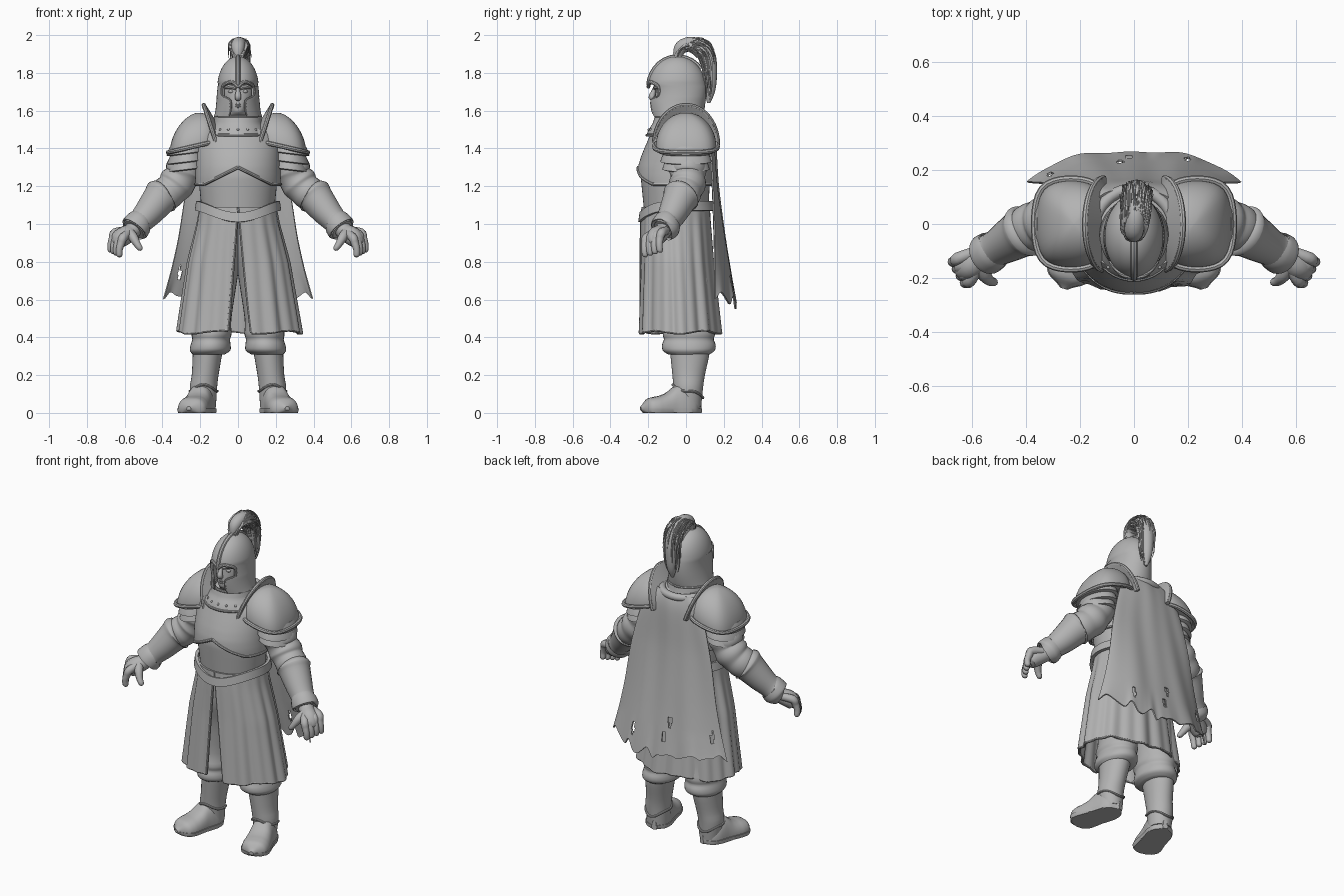
import bpy, bmesh, random
from math import sin, cos, pi, tau, copysign, radians
from mathutils import Vector, Matrix
random.seed(4)
cube = bpy.data.objects.get("Cube")
if cube:
    bpy.data.objects.remove(cube, do_unlink=True)
grey = bpy.data.materials.new("plain_grey")
grey.use_nodes = True
grey.diffuse_color = (0.45, 0.45, 0.45, 1)
grey.node_tree.nodes["Principled BSDF"].inputs["Base Color"].default_value = grey.diffuse_color
X, Y, Z = Vector((1, 0, 0)), Vector((0, 1, 0)), Vector((0, 0, 1))
bm = bmesh.new()  # geometry of the part in progress

def finish(name, solid=0, mirror=False, angle=40):
    bmesh.ops.remove_doubles(bm, verts=bm.verts, dist=0.0002)
    bmesh.ops.recalc_face_normals(bm, faces=bm.faces)
    mesh = bpy.data.meshes.new(name)
    bm.to_mesh(mesh)
    bm.clear()
    mesh.materials.append(grey)
    ob = bpy.data.objects.new(name, mesh)
    bpy.context.collection.objects.link(ob)
    bpy.ops.object.select_all(action='DESELECT')
    ob.select_set(True)
    bpy.context.view_layer.objects.active = ob
    if solid:
        mod = ob.modifiers.new("thickness", 'SOLIDIFY')
        mod.thickness, mod.offset = solid, 0
        bpy.ops.object.modifier_apply(modifier=mod.name)
    if mirror:
        ob.modifiers.new("mirror", 'MIRROR').use_mirror_merge = False
    bpy.ops.object.shade_smooth_by_angle(angle=radians(angle))

def grid(f, nu, nv, closed=True, caps=True):
    count = nu if closed else nu + 1
    rows = [[bm.verts.new(f(i / nu, j / nv)) for i in range(count)] for j in range(nv + 1)]
    for a, b in zip(rows, rows[1:]):
        for i in range(nu):
            k = (i + 1) % count
            bm.faces.new((a[i], a[k], b[k], b[i]))
    if closed and caps:
        bm.faces.new(rows[0])
        bm.faces.new(rows[-1])

def spline(pts, t):  # smooth curve through tuples of any length
    s = min(max(t, 0), 1) * (len(pts) - 1)
    i = min(int(s), len(pts) - 2)
    s -= i
    p = [pts[min(max(i + k, 0), len(pts) - 1)] for k in (-1, 0, 1, 2)]
    return [0.5 * (2 * b + (c - a) * s + (2 * a - 5 * b + 4 * c - d) * s * s
                   + (3 * b - a - 3 * c + d) * s ** 3) for a, b, c, d in zip(*p)]

def tube(pts, ref=Y, n=16, per=4):  # points: x, y, z, radius
    def f(u, v):
        p = spline(pts, v)
        d = Vector(spline(pts, v + 0.01)[:3]) - Vector(spline(pts, v - 0.01)[:3])
        side = d.cross(ref).normalized()
        return Vector(p[:3]) + p[3] * (side * cos(u * tau) + side.cross(d).normalized() * sin(u * tau))
    grid(f, n, per * (len(pts) - 1))

def loft(rows, n=32, per=3):  # rows: z, centre x, centre y, half width, half depth
    def f(u, v):
        z, cx, cy, rx, ry = spline(rows, v)
        return cx + rx * sin(u * tau), cy - ry * cos(u * tau), z
    grid(f, n, per * (len(rows) - 1))

def ball(loc, size):
    m = Matrix.Translation(loc) @ Matrix.Diagonal((*size, 1))
    bmesh.ops.create_uvsphere(bm, u_segments=12, v_segments=6, radius=1, matrix=m)

def body(table, a, z, off=0.0):  # rows: z, half width, front y, back y; a = 0 faces the front
    i = max([k for k in range(len(table) - 1) if z > table[k][0]], default=0)
    lo, hi = table[i], table[i + 1]
    t = (z - lo[0]) / (hi[0] - lo[0])
    rx, front, back = [p + (q - p) * t for p, q in zip(lo[1:], hi[1:])]
    return (rx + off) * sin(a), (front + back) / 2 - ((back - front) / 2 + off) * cos(a), z

def plate_edge(a):
    return 1.21 + (.09 * max(0, 1 - abs(sin(a)) / .8) if cos(a) > 0 else 0)

# torso with breastplate and pointed belt
TORSO = [(1.0, .185, -.215, .12), (1.1, .195, -.225, .12), (1.2, .205, -.235, .125), (1.25, .206, -.24, .13),
         (1.3, .205, -.235, .13), (1.35, .205, -.22, .13), (1.4, .205, -.2, .13), (1.47, .2, -.17, .12),
         (1.53, .15, -.14, .1), (1.57, .09, -.1, .05)]
grid(lambda u, v: body(TORSO, u * tau, 1 + .57 * v), 48, 36)
finish("torso")
grid(lambda u, v: body(TORSO, u * tau, plate_edge(u * tau) * (1 - v) + 1.5 * v, .014), 64, 16, caps=False)
finish("breastplate", .012)
tube([(*body(TORSO, i * tau / 64, plate_edge(i * tau / 64), .018), .009) for i in range(65)], Z, 8, 1)
finish("breastplate_rim")
grid(lambda u, v: body(TORSO, u * tau, 1.12 - .06 * max(0, cos(u * tau)) ** 3 - .05 * v, .016 + .012 * v), 64, 3, caps=False)
finish("belt", .018)

# pleated skirt, open at the front
SKIRT = [(.42, .322, -.25, .18), (.8, .262, -.235, .14), (1.0, .212, -.232, .125), (1.09, .197, -.228, .12)]
def skirt_point(u, v):
    gap = .03 + .17 * v
    a = gap + u * (tau - 2 * gap)
    fold = v ** .6 * (.006 * cos(11 * a) + .006 * cos(19 * a + 1))
    x, y, z = body(SKIRT, a, 1.09 - v * (.66 + .008 * sin(5 * a)), fold)
    return x + .008 * v, y, z
grid(skirt_point, 160, 20, closed=False)
finish("skirt", .014, angle=60)
for u in (0, 1):
    tube([(*skirt_point(u, k / 8), .008) for k in range(9)], Y, 8, 1)
tube([(*skirt_point(k / 80, 1), .008) for k in range(81)], Z, 8, 1)
finish("skirt_trim")

# trousers and boots
loft([(.31, .155, .015, .085, .11), (.33, .148, .015, .107, .138), (.36, .145, .015, .106, .142), (.39, .142, .015, .1, .132),
      (.42, .14, .015, .106, .138), (.5, .135, .015, .1, .125), (.7, .12, 0, .115, .13), (.85, .095, -.03, .11, .14),
      (1.0, .08, -.04, .09, .14)])
finish("trousers", mirror=True)
loft([(.03, .18, .012, .063, .068), (.13, .183, .012, .072, .078), (.2, .174, .014, .071, .086),
      (.3, .163, .02, .077, .102), (.34, .16, .02, .08, .105)])
finish("boot_shafts", mirror=True)
FOOT = [(.012, .03), (.055, .07), (.07, .1), (.072, .125), (.072, .115), (.076, .085), (.08, .068), (.08, .06), (.066, .048), (.01, .01)]
def foot_point(u, v, grow=0, top=1.0):
    w, h = spline(FOOT, v)
    c = cos(u * tau)
    side = copysign(abs(c) ** .7, c) * (w + grow)
    return .165 + .095 * v + .96 * side, .08 - .32 * v + .28 * side, min(max(0, .025 + h * sin(u * tau)), top)
grid(foot_point, 28, 36)
finish("boot_feet", mirror=True)
grid(lambda u, v: foot_point(u, v, .005, .024), 28, 36)
finish("boot_soles", mirror=True)
tube([(.182 + .073 * sin(a), .01 - .08 * cos(a), .115 + .035 * cos(a) ** 3, .007) for a in [k * tau / 24 for k in range(25)]], Z, 8, 1)
finish("ankle_straps", mirror=True)

# sleeves, bracers and hands
tube([(.24, .005, 1.43, .1), (.262, .008, 1.33, .094), (.285, .01, 1.285, .1), (.3, .01, 1.25, .091), (.325, .008, 1.215, .098),
      (.35, 0, 1.185, .089), (.385, -.015, 1.155, .09), (.43, -.045, 1.115, .07)], n=24)
finish("sleeves", mirror=True)
tube([(.398, -.022, 1.15, .084), (.405, -.026, 1.145, .1), (.418, -.034, 1.13, .091), (.47, -.066, 1.065, .078),
      (.515, -.093, 1.015, .067), (.525, -.1, 1.005, .074), (.548, -.113, .975, .077), (.552, -.116, .97, .06)], n=24)
finish("bracers", mirror=True)
tube([(.53, -.1, 1.0, .045), (.565, -.125, .96, .045), (.605, -.155, .935, .05), (.632, -.17, .905, .04), (.64, -.172, .89, .02)])
for k in range(4):
    x, y, z = .618 + .015 * k, -.216 + .026 * k, .9 + .008 * k
    tube([(.565 + .008 * k, -.14 + .012 * k, .965, .022), (x - .012, y + .01, z + .03, .024), (x, y, z, .021),
          (x + .01, y - .003, z - .035, .018), (x + .01, y, z - .066, .016), (x + .01, y, z - .076, .006)], n=10)
tube([(.575, -.155, .96, .024), (.555, -.19, .93, .025), (.535, -.21, .895, .019), (.518, -.216, .87, .015), (.513, -.216, .86, .005)], n=10)
finish("hands", mirror=True)

# pauldrons: boxy dome, rim, upright guard, lames
TILT = Matrix.Translation((.236, 0, 1.42)) @ Matrix.Rotation(radians(13), 4, 'Y')
def dome(u, v, grow=0.0):
    s, c, p = sin(u * tau), cos(u * tau), pi / 2 * (.02 + .98 * v)
    r = sin(p) / (s ** 4 + c ** 4) ** .15
    return TILT @ Vector(((.132 + grow) * r * s - .05 * cos(p), -(.16 + grow) * r * c, .16 * cos(p) - .01 * v))
def guard(u, v):
    h = sin(pi * u)
    return .112 + .018 * h + v * .052 * h, -(.148 + .022 * v) * cos(pi * u), 1.42 + h * (.125 + .085 * v)
grid(dome, 40, 14)
finish("pauldrons", mirror=True)
tube([(*dome(k / 40, 1, .008), .012) for k in range(41)], Z, 8, 1)
finish("pauldron_rims", mirror=True)
grid(guard, 32, 4, closed=False)
finish("pauldron_guards", .022, True)
tube([(*guard(k / 24, 1), .011) for k in range(25)], Vector((1, .1, .1)), 8, 1)
finish("guard_edges", mirror=True)
for z, x, w, d in ((1.42, .265, .102, .138), (1.375, .27, .1, .132), (1.335, .276, .094, .122)):
    loft([(z, x, 0, w - .012, d - .012), (z - .03, x + .006, 0, w, d), (z - .045, x + .008, 0, w + .004, d + .004),
          (z - .05, x + .008, 0, w - .012, d - .012)], per=1)
bmesh.ops.rotate(bm, verts=bm.verts, cent=(.27, 0, 1.37), matrix=Matrix.Rotation(radians(7), 3, 'Y'))
finish("shoulder_lames", mirror=True)

# gorget with rivets
GORGET = [(1.45, .165, -.21, .12), (1.49, .145, -.195, .11), (1.53, .122, -.17, .09), (1.575, .115, -.155, .08)]
grid(lambda u, v: body(GORGET, u * tau, 1.47 + .105 * v), 40, 9, caps=False)
finish("gorget", .014)
for z in (1.47, 1.57):
    tube([(*body(GORGET, k * tau / 40, z, .004), .008) for k in range(41)], Z, 8, 1)
for k in range(-3, 4):
    ball(body(GORGET, k * .35, 1.5, .008), (.007,) * 3)
finish("gorget_trim")

# head and face
loft([(1.5, 0, -.04, .07, .07), (1.57, 0, -.06, .065, .08), (1.595, 0, -.08, .05, .085), (1.63, 0, -.075, .068, .092),
      (1.68, 0, -.065, .085, .098), (1.72, 0, -.06, .088, .1), (1.78, 0, -.055, .08, .1)])
tube([(0, -.16, 1.73, .01), (0, -.172, 1.7, .012), (0, -.18, 1.672, .018), (0, -.165, 1.66, .012)], X, 10)
for z in (1.622, 1.634):
    tube([(-.028, -.148, z - .003, .004), (0, -.165, z, .008), (.028, -.148, z - .003, .004)], Z, 8)
for s in (1, -1):
    ball((s * .036, -.146, 1.702), (.016, .012, .01))
    tube([(s * .01, -.165, 1.718, .009), (s * .04, -.156, 1.727, .012), (s * .072, -.125, 1.722, .008)], Z, 8)
finish("face")

# helmet: open cheeks below, dome above; rows: z, half width, half depth, half opening angle
HELM = [(1.57, .12, .128, .42), (1.6, .113, .138, .36), (1.655, .108, .145, .36), (1.675, .107, .147, .8), (1.73, .102, .15, .85)]
HELM += [(1.72 + .162 * sin(p), .104 * cos(p), .147 * cos(p), 0) for p in [.177 + .106 * k for k in range(14)]]
def helm_point(u, v):
    z, rx, ry, gap = HELM[round(v * (len(HELM) - 1))]
    a = gap + u * (tau - 2 * gap)
    return rx * sin(a), -.047 - ry * cos(a), z
grid(helm_point, 56, len(HELM) - 1, closed=False)
finish("helmet", .012)
tube([(0, -.045 - .154 * cos(p), 1.72 + .166 * sin(p), .013) for p in [.1 + k * .2 for k in range(13)]], X, 8, 1)
tube([(0, -.045, 1.87, .03), (0, -.04, 1.9, .022), (0, -.035, 1.92, .03)], X)
finish("helmet_crest")
tube([(0, -.199, 1.725, .01), (.03, -.193, 1.75, .01), (.06, -.172, 1.745, .01), (.082, -.145, 1.725, .009), (.083, -.145, 1.68, .006),
      (.042, -.182, 1.655, .006), (.04, -.178, 1.6, .006), (.05, -.163, 1.572, .006)], Vector((.5, 1, 0)), 8)
finish("helmet_edging", mirror=True)

# plume of curved strands
PLUME = [(0, -.045, 1.89, .024), (0, -.025, 1.935, .036), (.005, .03, 1.953, .038), (.008, .09, 1.925, .04), (.01, .12, 1.86, .041),
         (.01, .127, 1.78, .037), (.01, .125, 1.7, .028), (.01, .12, 1.64, .008)]
tube(PLUME, X)
for k in range(120):
    a, start, length = random.random() * tau, .55 * random.random() ** 2, random.uniform(.25, .45)
    path = [(i, spline(PLUME, start + length * i / 5)) for i in range(6)]
    tube([(x + r * (1.1 + .08 * i) * cos(a), y + r * (.7 + .05 * i) * sin(a), z + r * (.7 + .05 * i) * sin(a), .007 - .0011 * i)
          for i, (x, y, z, r) in path], X, 5, 2)
finish("plume")

# torn cape with a rolled collar
CAPE = [(1.54, .13, .125, .03), (1.45, .2, .15, .03), (1.2, .27, .168, .03), (.9, .32, .21, .06), (.58, .395, .265, .11)]
tears = [(random.uniform(-.04, .035),) for k in range(24)]
def cape_point(u, v):
    z, w, y, bend = spline(CAPE, v)
    s = 2 * u - 1
    ripple = .003 * v * sin(13 * s + 2 * v) + .003 * sin(6 * s + 5 * v)
    hem = (spline(tears, u)[0] + .04 * s * s) * max(0, v - .85) / .15
    return s * w, y - bend * abs(s) ** 3 + ripple, z + hem
grid(cape_point, 96, 48, closed=False)
mids = [(f, f.calc_center_median()) for f in bm.faces]
torn = {f for f, c in mids for x, z in [(-.31, .74), (-.05, .79), (-.02, .69), (.2, .69)] if ((c.x - x) / .012) ** 2 + ((c.z - z) / .03) ** 2 < 1}
bmesh.ops.delete(bm, geom=list(torn), context='FACES')
finish("cape", .008)
tube([(.15 * sin(a), -.03 - .16 * cos(a), 1.535 + .01 * cos(a), .022) for a in [1.7 + k * .29 for k in range(11)]], Z, 12, 2)
finish("cape_collar")
bm.free()
